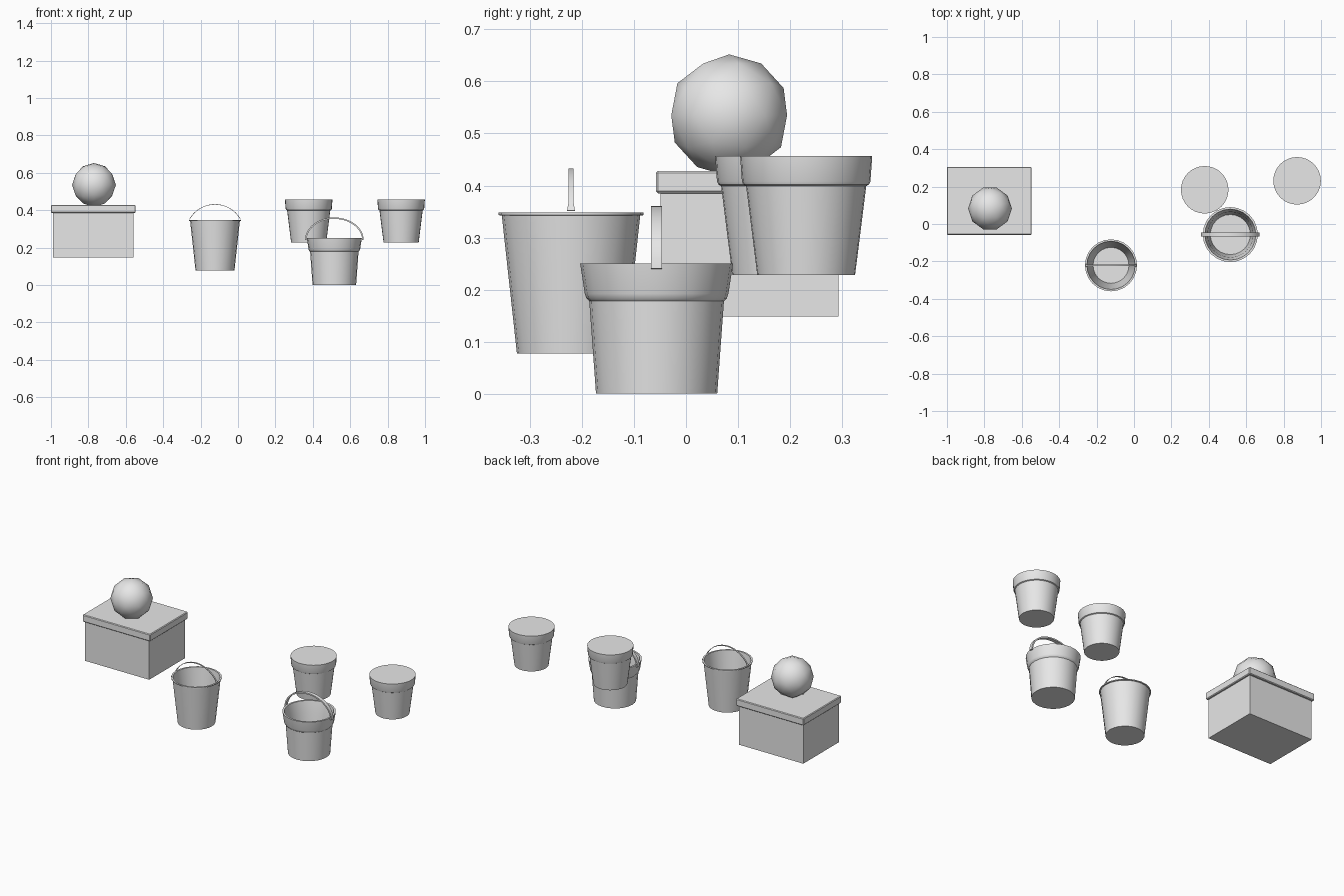
import bpy, bmesh, math
from mathutils import Matrix

cube = bpy.data.objects.get("Cube")
if cube:
    bpy.data.objects.remove(cube, do_unlink=True)

grey = bpy.data.materials.new("plain_grey")
grey.use_nodes = True
grey.diffuse_color = (0.8, 0.8, 0.8, 1)
grey.node_tree.nodes["Principled BSDF"].inputs["Base Color"].default_value = (0.8, 0.8, 0.8, 1)


def finish(name, bm, loc, smooth=True):
    bmesh.ops.recalc_face_normals(bm, faces=bm.faces)
    mesh = bpy.data.meshes.new(name)
    bm.to_mesh(mesh)
    bm.free()
    mesh.materials.append(grey)
    ob = bpy.data.objects.new(name, mesh)
    bpy.context.collection.objects.link(ob)
    ob.location = loc
    if smooth:
        bpy.ops.object.select_all(action='DESELECT')
        ob.select_set(True)
        bpy.context.view_layer.objects.active = ob
        bpy.ops.object.shade_smooth_by_angle(angle=math.radians(30))
    return ob


def lathe(name, profile, loc, sides):
    """Turn an (r, z) profile about z, closing both ends with a disc."""
    bm = bmesh.new()
    rings = []
    for r, z in profile:
        rings.append([bm.verts.new((r * math.cos(math.tau * i / sides),
                                    r * math.sin(math.tau * i / sides), z))
                      for i in range(sides)])
    for a, b in zip(rings, rings[1:]):
        for i in range(sides):
            j = (i + 1) % sides
            bm.faces.new((a[i], a[j], b[j], b[i]))
    bm.faces.new(rings[0])
    bm.faces.new(rings[-1])
    return finish(name, bm, loc)


def handle(name, path, width, thick, foot, loc):
    """Flat strap swept along an (x, z) path, with widened feet."""
    bm = bmesh.new()
    rows = []
    last = len(path) - 1
    for k, (x, z) in enumerate(path):
        x0, z0 = path[max(k - 1, 0)]
        x1, z1 = path[min(k + 1, last)]
        length = math.hypot(x1 - x0, z1 - z0)
        nx, nz = (z1 - z0) / length * thick / 2, -(x1 - x0) / length * thick / 2
        w = (foot if k in (0, last) else width) / 2
        rows.append([bm.verts.new((x + s * nx, y, z + s * nz))
                     for s, y in ((1, -w), (1, w), (-1, w), (-1, -w))])
    for a, b in zip(rows, rows[1:]):
        for i in range(4):
            j = (i + 1) % 4
            bm.faces.new((a[i], a[j], b[j], b[i]))
    bm.faces.new(rows[0])
    bm.faces.new(rows[-1])
    return finish(name, bm, loc)


def block(name, size, loc, bevel=0):
    bm = bmesh.new()
    bmesh.ops.create_cube(bm, size=1, matrix=Matrix.Diagonal((*size, 1)))
    if bevel:
        bmesh.ops.bevel(bm, geom=bm.edges[:], offset=bevel, segments=1, affect='EDGES')
    return finish(name, bm, loc, smooth=False)


# Lidded box with a ball on top
block("box_body", (0.43, 0.342, 0.24), (-0.775, 0.122, 0.268))
block("box_lid", (0.452, 0.364, 0.043), (-0.774, 0.124, 0.4065), bevel=0.004)
bm = bmesh.new()
bmesh.ops.create_icosphere(bm, subdivisions=2, radius=0.117,
                           matrix=Matrix.Rotation(math.pi / 2, 4, 'Z'))
finish("ball", bm, (-0.77, 0.083, 0.535))

# Thin pail with a rolled lip
pail = (-0.123, -0.221, 0.077)
lathe("pail", [(0.104, 0), (0.133, 0.265), (0.139, 0.266), (0.139, 0.271),
               (0.129, 0.271), (0.096, 0.006)], pail, 24)
radius = 0.156
sweep = math.asin(0.136 / radius)
arc = []
for k in range(17):
    a = sweep * (k / 8 - 1)
    arc.append((radius * math.sin(a), 0.354 + radius * (math.cos(a) - 1)))
handle("pail_handle", arc, 0.009, 0.003, 0.015, pail)

# Thick bucket with a flared collar
bucket = (0.515, -0.0565, 0)
lathe("bucket", [(0.1165, 0), (0.1295, 0.178), (0.135, 0.183), (0.138, 0.192),
                 (0.147, 0.25), (0.136, 0.25), (0.122, 0.18), (0.107, 0.01)],
      bucket, 24)
arc = [(-0.153 * math.cos(math.pi * k / 20), 0.24 + 0.117 * math.sin(math.pi * k / 20))
       for k in range(21)]
handle("bucket_handle", arc, 0.021, 0.008, 0.021, bucket)

# Two filled pots
for name, x, y in (("near_pot", 0.378, 0.183), ("far_pot", 0.872, 0.231)):
    lathe(name, [(0.094, 0), (0.1155, 0.171), (0.121, 0.174), (0.1235, 0.18),
                 (0.127, 0.229)], (x, y, 0.228), 32)
